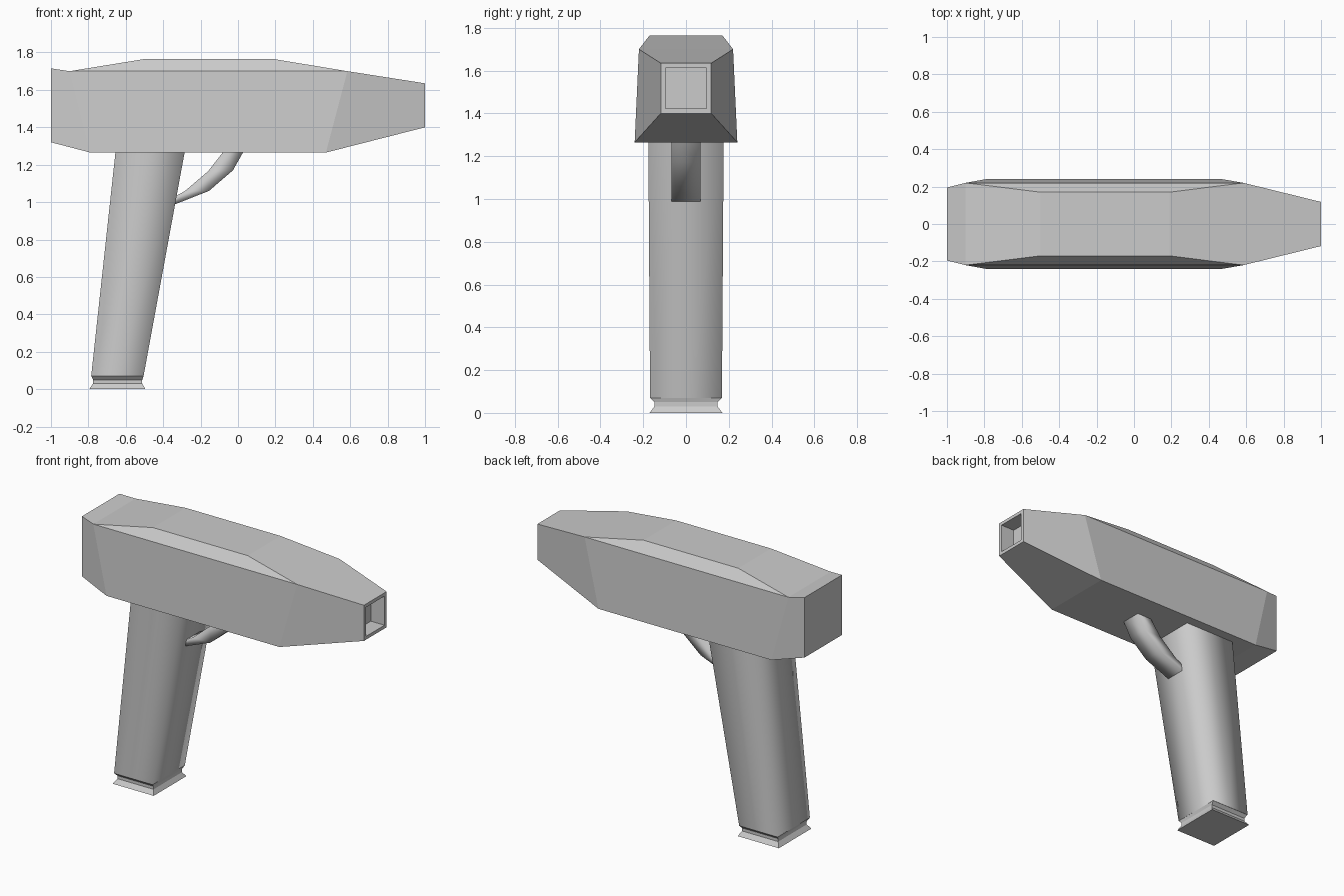
import bpy, bmesh

if "Cube" in bpy.data.objects:
    bpy.data.objects.remove(bpy.data.objects["Cube"])


def finish(name, bm, smooth=False):
    bmesh.ops.recalc_face_normals(bm, faces=bm.faces)
    mesh = bpy.data.meshes.new(name)
    bm.to_mesh(mesh)
    bm.free()
    for p in mesh.polygons:
        p.use_smooth = smooth
    obj = bpy.data.objects.new(name, mesh)
    bpy.context.collection.objects.link(obj)
    return obj


def loft(name, rings, smooth=False):
    """Skin a stack of equal-length closed rings and cap both ends."""
    bm = bmesh.new()
    rows = [[bm.verts.new(p) for p in ring] for ring in rings]
    n = len(rows[0])
    for a, b in zip(rows, rows[1:]):
        for i in range(n):
            j = (i + 1) % n
            bm.faces.new((a[i], a[j], b[j], b[i]))
    caps = [bm.faces.new(rows[0]), bm.faces.new(rows[-1])]
    for f in caps:
        for e in f.edges:
            e.smooth = False
    return finish(name, bm, smooth)


# Faceted body: mirrored rails (x, half width, z)
rails = {
    "b0": (-1, .195, 1.32), "b1": (-.79, .24, 1.265),
    "b2": (.47, .24, 1.265), "b3": (1, .118, 1.40),
    "t0": (-1, .195, 1.715), "m1": (-.9, .22, 1.70),
    "m2": (.585, .22, 1.70), "t3": (1, .118, 1.635),
    "u1": (-.5, .17, 1.765), "u2": (.19, .17, 1.765),
}
bm = bmesh.new()
L = {k: bm.verts.new((x, -y, z)) for k, (x, y, z) in rails.items()}
R = {k: bm.verts.new((x, y, z)) for k, (x, y, z) in rails.items()}
for S in (L, R):
    for face in ("b0 b1 m1 t0", "b1 b2 m2 m1", "b2 b3 t3 m2", "m1 m2 u2 u1"):
        bm.faces.new([S[k] for k in face.split()])
# Strips joining the two sides all the way round the outline
loop = "b0 b1 b2 b3 t3 m2 u2 u1 m1 t0".split()
for a, b in zip(loop, loop[1:] + loop[:1]):
    f = bm.faces.new((L[a], L[b], R[b], R[a]))
    if (a, b) == ("b3", "t3"):
        muzzle = f
bmesh.ops.recalc_face_normals(bm, faces=bm.faces)
# Recessed muzzle opening
bmesh.ops.inset_region(bm, faces=[muzzle], thickness=.031)
pit = bmesh.ops.extrude_face_region(bm, geom=[muzzle])
bmesh.ops.translate(bm, vec=(-.1, 0, 0),
                    verts=[g for g in pit["geom"] if isinstance(g, bmesh.types.BMVert)])
if muzzle.is_valid:
    bmesh.ops.delete(bm, geom=[muzzle], context="FACES_ONLY")
finish("body", bm)


def grip_ring(x0, x1, w, z):
    xm = (x0 + x1) / 2
    return [(x0, -w, z), (xm, -w, z), (x1, -w, z), (x1, 0, z),
            (x1, w, z), (xm, w, z), (x0, w, z), (x0, 0, z)]


# Raked grip and flared magazine base
loft("grip", [grip_ring(-.785, -.505, .168, .07),
              grip_ring(-.655, -.285, .176, 1.268)], True)
loft("magazine_base", [grip_ring(-.795, -.495, .17, 0),
                       grip_ring(-.775, -.512, .148, .03),
                       grip_ring(-.775, -.512, .148, .05),
                       grip_ring(-.785, -.505, .168, .071)])

# Curved trigger guard: upper and lower edge points (x, z)
upper = [(-.07, 1.28), (-.16, 1.165), (-.283, 1.06), (-.345, 1.025)]
lower = [(.035, 1.28), (-.027, 1.17), (-.155, 1.06), (-.345, .985)]
loft("trigger_guard",
     [[(u[0], -.068, u[1]), (l[0], -.068, l[1]), (l[0], .068, l[1]), (u[0], .068, u[1])]
      for u, l in zip(upper, lower)], True)
